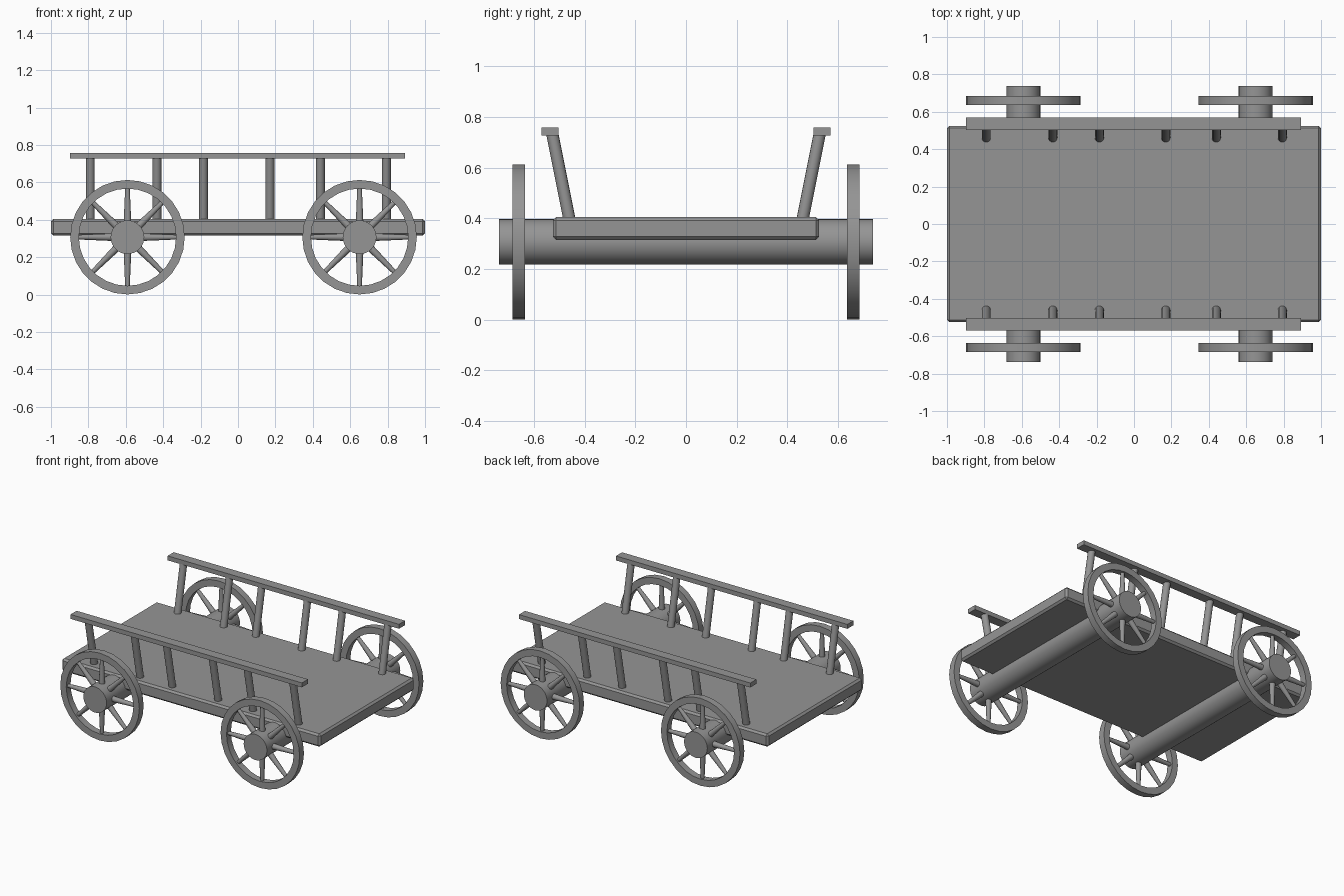
import bpy, bmesh, math
from mathutils import Vector

old = bpy.data.objects.get("Cube")
if old:
    bpy.data.objects.remove(old, do_unlink=True)

GREY = (0.3, 0.3, 0.3, 1)
mat = bpy.data.materials.new("plain grey")
mat.use_nodes = True
mat.diffuse_color = GREY
mat.node_tree.nodes["Principled BSDF"].inputs["Base Color"].default_value = GREY


def finish(name, bm, smooth=True):
    bmesh.ops.recalc_face_normals(bm, faces=bm.faces)
    mesh = bpy.data.meshes.new(name)
    bm.to_mesh(mesh)
    bm.free()
    mesh.materials.append(mat)
    obj = bpy.data.objects.new(name, mesh)
    bpy.context.collection.objects.link(obj)
    if smooth:
        bpy.ops.object.select_all(action="DESELECT")
        obj.select_set(True)
        bpy.context.view_layer.objects.active = obj
        bpy.ops.object.shade_smooth_by_angle(angle=math.radians(35))
    return obj


def box(name, low, high, bevel=0):
    low, high = Vector(low), Vector(high)
    bm = bmesh.new()
    bmesh.ops.create_cube(bm, size=1)
    bmesh.ops.scale(bm, vec=high - low, verts=bm.verts)
    bmesh.ops.translate(bm, vec=(low + high) / 2, verts=bm.verts)
    if bevel:
        bmesh.ops.bevel(bm, geom=bm.edges[:], offset=bevel, segments=1, affect="EDGES")
    return finish(name, bm, smooth=False)


def rod(name, start, end, r1, r2, sides):
    start, end = Vector(start), Vector(end)
    axis = end - start
    bm = bmesh.new()
    bmesh.ops.create_cone(bm, cap_ends=True, segments=sides, radius1=r1,
                          radius2=r2, depth=axis.length)
    bm.transform(axis.to_track_quat("Z", "Y").to_matrix().to_4x4())
    bmesh.ops.translate(bm, vec=(start + end) / 2, verts=bm.verts)
    return finish(name, bm)


def rim(name, centre, outer, inner, width, sides=28):
    # rectangular section spun around the axle
    bm = bmesh.new()
    section = [(inner, -width / 2), (outer, -width / 2),
               (outer, width / 2), (inner, width / 2)]
    face = bm.faces.new([bm.verts.new((0, y, r)) for r, y in section])
    geom = face.verts[:] + face.edges[:]
    bmesh.ops.delete(bm, geom=[face], context="FACES_ONLY")
    bmesh.ops.spin(bm, geom=geom, axis=(0, 1, 0), cent=(0, 0, 0),
                   angle=math.tau, steps=sides)
    bmesh.ops.remove_doubles(bm, verts=bm.verts, dist=0.0005)
    bmesh.ops.translate(bm, vec=centre, verts=bm.verts)
    return finish(name, bm)


# Deck
box("deck", (-1, -0.525, 0.315), (1, 0.525, 0.405), bevel=0.013)

# Axles, wheels and spokes
HUB_Z = 0.307
for end, x in (("right", -0.591), ("left", 0.65)):
    rod(f"{end}_axle", (x, -0.737, HUB_Z), (x, 0.737, HUB_Z), 0.09, 0.09, 32)
    for side, s in (("front", -1), ("back", 1)):
        hub = Vector((x, s * 0.66, HUB_Z))
        rim(f"{end}_{side}_wheel_rim", hub, 0.306, 0.26, 0.048)
        for i in range(8):
            a = i * math.tau / 8
            out = Vector((math.cos(a), 0, math.sin(a)))
            rod(f"{end}_{side}_spoke_{i + 1}", hub + out * 0.06, hub + out * 0.27,
                0.021, 0.012, 12)

# Side rails on leaning stakes
for side, s in (("front", -1), ("back", 1)):
    y1, y2 = sorted((s * 0.503, s * 0.57))
    box(f"{side}_rail", (-0.897, y1, 0.727), (0.894, y2, 0.758))
    for i, x in enumerate((-0.79, -0.434, -0.185, 0.17, 0.44, 0.793)):
        rod(f"{side}_stake_{i + 1}", (x, s * 0.456, 0.375), (x, s * 0.529, 0.74),
            0.024, 0.024, 16)
